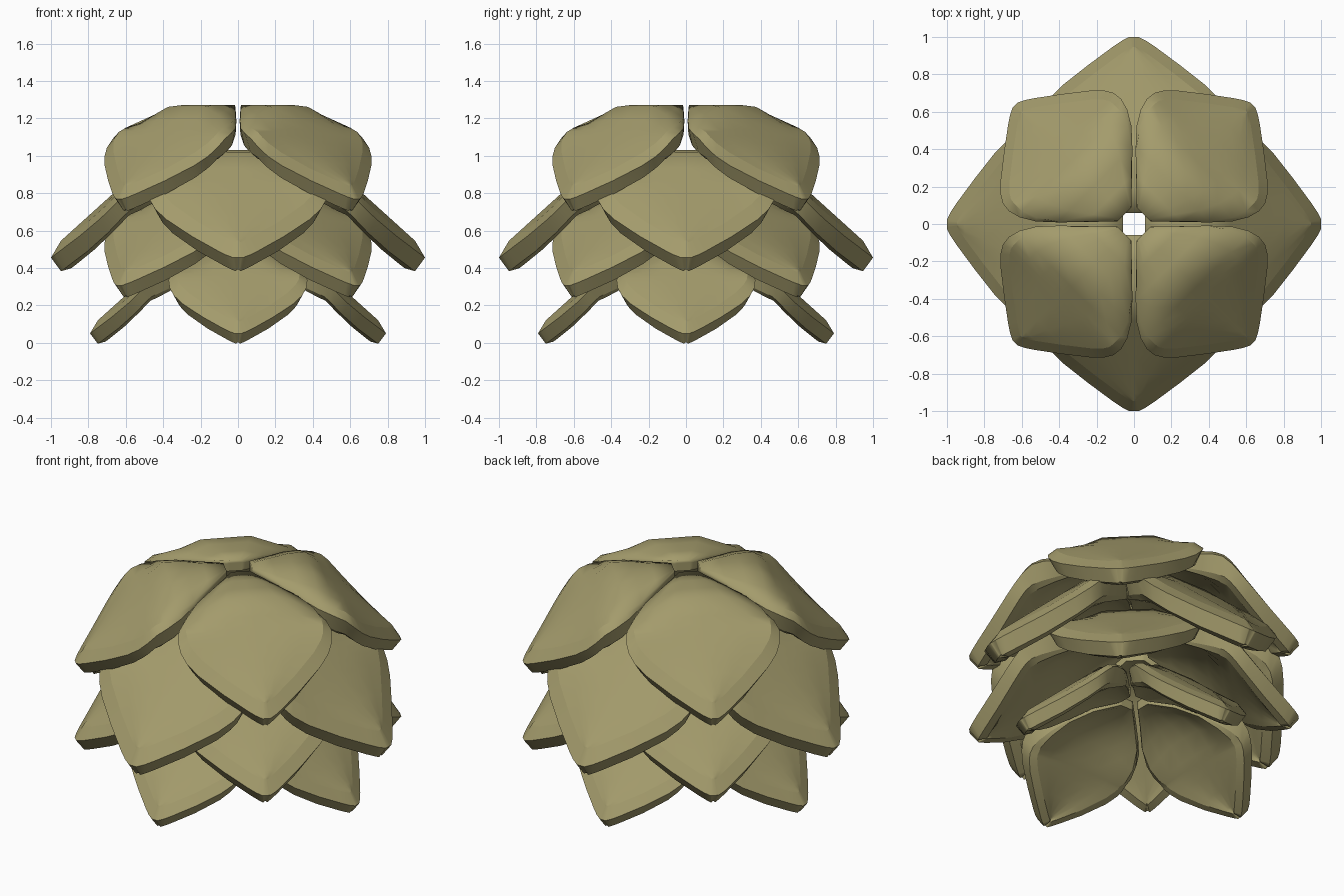
import bpy, bmesh, math
from mathutils import Vector

if "Cube" in bpy.data.objects:
    bpy.data.objects.remove(bpy.data.objects["Cube"])

mat = bpy.data.materials.new("olive_leaf")
mat.diffuse_color = (0.37, 0.33, 0.15, 1)
mat.use_nodes = True
mat.node_tree.nodes["Principled BSDF"].inputs["Base Color"].default_value = mat.diffuse_color

# Half outline of one leaf in plan: distance from the axis, half width
HALF = [(.06, .06), (.19, .195), (.31, .318), (.41, .41), (.50, .463), (.57, .482),
        (.63, .475), (.68, .445), (.74, .385), (.85, .245), (.95, .11),
        (.98, .065), (1.0, .025)]
# Rim section: inset from outline, drop below the leaf surface
RINGS = [(.055, 0), (0, -.042), (.055, -.155), (.11, -.18)]
COLS = (-1, -.7, -.4, 0, .4, .7, 1)


def clamp(v, a, b):
    return max(a, min(b, v))


def surface(r, c):
    """Level crown and sloping outer panel; c = -1..1 across, sides fall away."""
    ridge = min(0, -.905 * (r - .41))
    edge = min(-.3 * max(0, r - .06), ridge)
    edge -= .03 * clamp((r - .5) / .2, 0, 1) * clamp((1 - r) / .2, 0, 1)
    k = clamp((abs(c) - .4) / .6, 0, 1)
    return ridge + (edge - ridge) * k


def ring_points(inset, drop):
    pts = []
    for i, (r, t) in enumerate(HALF):
        a = Vector(HALF[max(i - 1, 0)])
        b = Vector(HALF[i + 1]) if i + 1 < len(HALF) else Vector((1.0, -.025))
        d = (b - a).normalized()
        f = clamp((r - .3) / .27, .08, 1)
        g = clamp((r - .05) / .4, .4, 1)
        nr, nt = r + d.y * inset * f, t - d.x * inset * f
        pts.append((nr, max(nt, .004), drop * g))
    pts[0] = (.06, pts[0][1], pts[0][2])
    return pts


def leaf_mesh(name, shift, sr, sw, sz):
    bm = bmesh.new()

    def vert(p, c):
        r, t, drop = p
        return bm.verts.new((shift + sr * r, sw * t * c, sz * (surface(r, c) + drop)))

    def cap(pts):
        rows = [[vert(p, c) for c in COLS] for p in pts]
        for a, b in zip(rows, rows[1:]):
            for k in range(len(COLS) - 1):
                bm.faces.new((a[k], b[k], b[k + 1], a[k + 1]))
        # closed loop around the cap
        return (rows[0][::-1] + [q[0] for q in rows[1:]] + rows[-1][1:]
                + [q[-1] for q in rows[-2:0:-1]])

    def loop(pts):
        left = [vert(p, -1) for p in pts]
        right = [vert(p, 1) for p in pts]

        def across(p):
            return [vert(p, c) for c in COLS[1:-1]]
        return ([right[0]] + across(pts[0])[::-1] + left + across(pts[-1])
                + right[:0:-1])

    loops = []
    for i, (inset, drop) in enumerate(RINGS):
        pts = ring_points(inset, drop)
        loops.append(cap(pts) if i in (0, len(RINGS) - 1) else loop(pts))
    for a, b in zip(loops, loops[1:]):
        n = len(a)
        for k in range(n):
            bm.faces.new((a[k], a[(k + 1) % n], b[(k + 1) % n], b[k]))
    bmesh.ops.recalc_face_normals(bm, faces=bm.faces)
    # smooth faces with crisp rim edges that fade towards the crown
    for f in bm.faces:
        f.smooth = True
    for i, lp in enumerate(loops):
        for k, v in enumerate(lp):
            w = lp[(k + 1) % len(lp)]
            e = bm.edges.get((v, w))
            if e and (i > 0 or min(v.co.x, w.co.x) > shift + .45 * sr):
                e.smooth = False
    me = bpy.data.meshes.new(name)
    bm.to_mesh(me)
    bm.free()
    me.materials.append(mat)
    return me


# Tiers: name, top height, shift, length, width, height scale, start angle
TIERS = [("bottom_leaf", .494, .016, .775, .77, .77, 0),
         ("lower_leaf", .811, .02, .878, .88, .875, 45),
         ("upper_leaf", 1.031, 0, 1, 1, 1, 0),
         ("top_leaf", 1.272, .02, .878, .88, .875, 45)]

for name, top, shift, sr, sw, sz, start in TIERS:
    me = leaf_mesh(name, shift, sr, sw, sz)
    for k in range(4):
        ob = bpy.data.objects.new(f"{name}_{k + 1}", me.copy())
        bpy.context.collection.objects.link(ob)
        ob.location.z = top
        ob.rotation_euler.z = math.radians(start + 90 * k)
